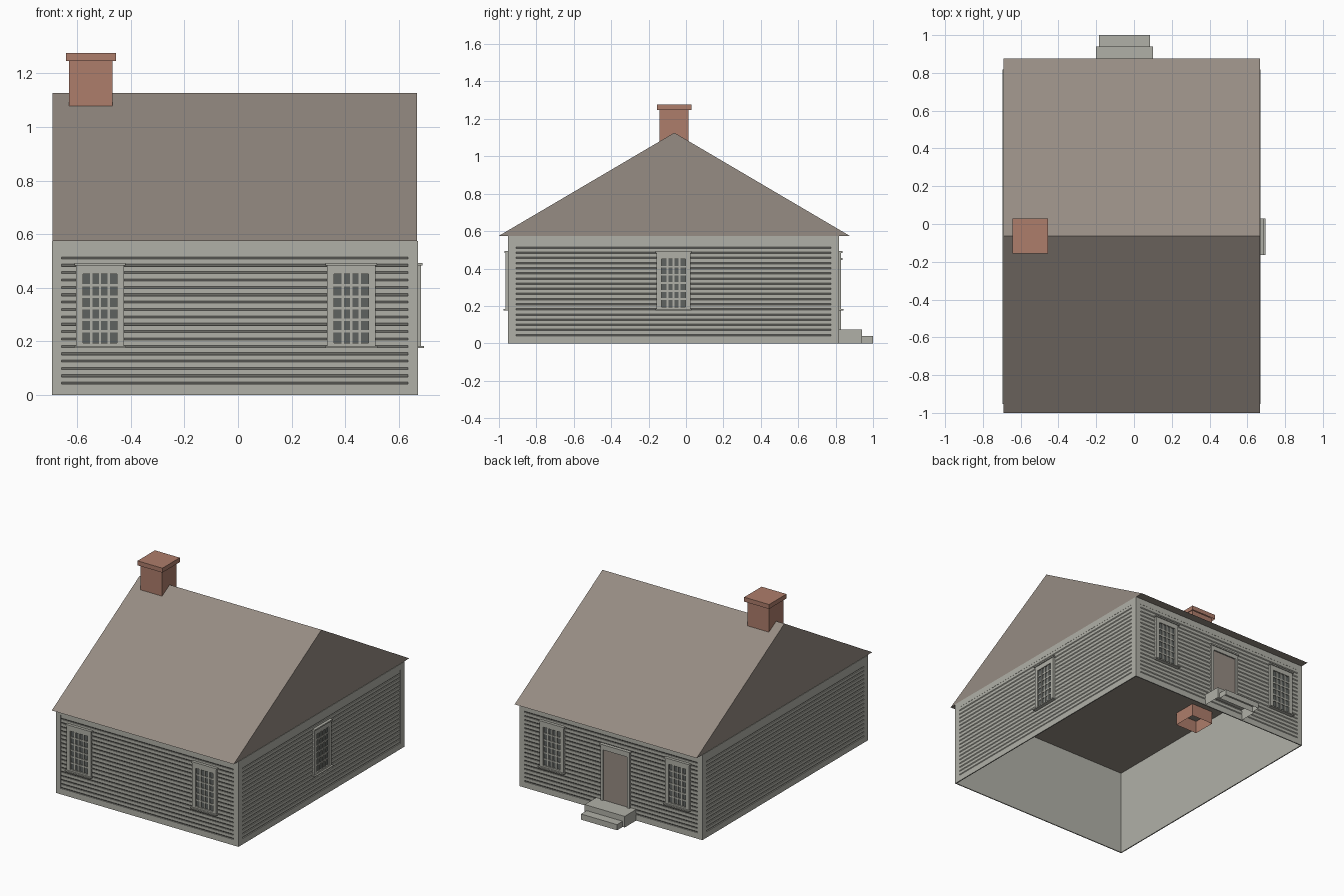
import bpy, bmesh
from math import radians
from mathutils import Matrix, Vector

cube = bpy.data.objects.get("Cube")
if cube:
    bpy.data.objects.remove(cube, do_unlink=True)


def material(name, srgb):
    lin = [((c + 0.055) / 1.055) ** 2.4 for c in srgb] + [1.0]
    m = bpy.data.materials.new(name)
    m.use_nodes = True
    m.diffuse_color = lin
    for n in m.node_tree.nodes:
        if n.type == 'BSDF_PRINCIPLED':
            n.inputs["Base Color"].default_value = lin
    return m


PAINT = material("grey_paint", (0.69, 0.69, 0.655))
BROWN = material("brown_shingle", (0.59, 0.55, 0.515))
BRICK = material("red_brick", (0.68, 0.49, 0.42))
GLASS = material("dark_glass", (0.37, 0.385, 0.375))


def box(bm, x0, x1, y0, y1, z0, z1, skip=""):
    """Add a box; skip may hold 't' or 'b' to leave the top or bottom open."""
    lo = [bm.verts.new(p) for p in ((x0, y0, z0), (x1, y0, z0), (x1, y1, z0), (x0, y1, z0))]
    hi = [bm.verts.new(v.co + Vector((0, 0, z1 - z0))) for v in lo]
    for i in range(4):
        j = (i + 1) % 4
        bm.faces.new((lo[i], lo[j], hi[j], hi[i]))
    if "b" not in skip:
        bm.faces.new(lo[::-1])
    if "t" not in skip:
        bm.faces.new(hi)


def finish(name, bm, mat, matrix=None):
    if matrix:
        bm.transform(matrix)
    me = bpy.data.meshes.new(name)
    bm.to_mesh(me)
    bm.free()
    me.materials.append(mat)
    ob = bpy.data.objects.new(name, me)
    bpy.context.collection.objects.link(ob)
    return ob


def box_part(name, mat, *boxes, matrix=None, skip=""):
    bm = bmesh.new()
    for b in boxes:
        box(bm, *b, skip=skip)
    return finish(name, bm, mat, matrix)


# Overall extents: outer trim planes and eave height
X0, X1, Y0, Y1 = -0.695, 0.671, -0.953, 0.818
EAVE = 0.575
T = 0.007           # trim thickness

# Wall shell, open below
box_part("wall_shell", PAINT, (X0 + T, X1 - T, Y0 + T, Y1 - T, 0, EAVE), skip="bt")

# Wall frames: local x runs along the wall, local -y points outward
def wall_frame(angle, x, y):
    return Matrix.Translation((x, y, 0)) @ Matrix.Rotation(radians(angle), 4, 'Z')


FRONT = wall_frame(0, 0, Y0)
RIGHT = wall_frame(90, X1, 0)
BACK = wall_frame(180, 0, Y1)
LEFT = wall_frame(270, X0, 0)


# Corner boards, sill and frieze boards, and clapboards for one wall
def clad(name, mat4, u0, u1):
    edge, low, high, rows = 0.037, 0.04, 0.535, 18
    a, b = u0 + edge, u1 - edge
    box_part(name + "_trim", PAINT,
             (u0, a, 0, T, 0, EAVE), (b, u1, 0, T, 0, EAVE),
             (a, b, 0, T, 0, low), (a, b, 0, T, high, EAVE), matrix=mat4)
    pitch = (high - low) / rows
    profile = []
    for i in range(rows):
        z = low + i * pitch
        profile += [(T, z), (0.001, z + 0.008), (0.001, z + pitch)]
    profile.append((T, high))
    bm = bmesh.new()
    pairs = [[bm.verts.new((u, y, z)) for u in (a, b)] for y, z in profile]
    for p, q in zip(pairs, pairs[1:]):
        bm.faces.new((p[0], p[1], q[1], q[0]))
    finish(name + "_clapboards", bm, PAINT, mat4)


clad("front", FRONT, X0, X1)
clad("back", BACK, -X1, -X0)
clad("right_end", RIGHT, Y0 + T, Y1 - T)
clad("left_end", LEFT, -Y1 + T, -Y0 - T)


# Sash window with casing, sill, cap and a grid of glazing bars
def window(name, mat4, u):
    m = mat4 @ Matrix.Translation((u, 0, 0))
    w, g = 0.09, 0.064              # casing and glass half widths
    z0, z1, g0, g1 = 0.183, 0.488, 0.194, 0.452
    d = -0.012
    box_part(name + "_casing", PAINT,
             (-w, -g, d, T, z0, z1), (g, w, d, T, z0, z1),
             (-g, g, d, T, z0, g0), (-g, g, d, T, g1, z1),
             (-w - 0.007, w + 0.007, 2 * d, T, 0.175, z0),
             (-w - 0.006, w + 0.006, 1.5 * d, T, z1 - 0.004, z1 + 0.005), matrix=m)
    box_part(name + "_glass", GLASS, (-g, g, -0.003, 0, g0, g1), matrix=m)
    cols, rows, bar = 4, 6, 0.0045
    bars = []
    for i in range(1, cols):
        c = -g + 2 * g * i / cols
        bars.append((c - bar, c + bar, -0.008, 0, g0, g1))
    for i in range(1, rows):
        c = g0 + (g1 - g0) * i / rows
        bars.append((-g, g, -0.0078, 0, c - bar, c + bar))
    box_part(name + "_glazing_bars", PAINT, *bars, matrix=m)


for side, mat4, sign in (("front", FRONT, 1), ("back", BACK, -1)):
    window(side + "_window_a", mat4, sign * -0.515)
    window(side + "_window_b", mat4, sign * 0.423)
window("right_end_window", RIGHT, -0.067)

# Back door with casing
DOOR = BACK @ Matrix.Translation((0.05, 0, 0))
box_part("door", BROWN, (-0.093, 0.093, -0.003, T, 0.075, 0.42), matrix=DOOR)
box_part("door_casing", PAINT,
         (-0.108, -0.09, -0.012, T, 0.075, 0.45), (0.09, 0.108, -0.012, T, 0.075, 0.45),
         (-0.09, 0.09, -0.012, T, 0.418, 0.45),
         (-0.113, 0.113, -0.018, T, 0.446, 0.456), matrix=DOOR)

# Back steps, open below
box_part("upper_step", PAINT, (-0.2, 0.1, Y1 - T, 0.94, 0, 0.075), skip="b")
box_part("lower_step", PAINT, (-0.185, 0.085, 0.94, 1.0, 0, 0.038), skip="b")

# Gable roof as a closed prism
bm = bmesh.new()
ends = [[bm.verts.new((x, y, z)) for y, z in ((-1, EAVE), (0.875, EAVE), (-0.0625, 1.126))]
        for x in (X0 + 0.003, X1 - 0.003)]
bm.faces.new(ends[0][::-1])
bm.faces.new(ends[1])
for i in range(3):
    j = (i + 1) % 3
    bm.faces.new((ends[0][i], ends[0][j], ends[1][j], ends[1][i]))
bmesh.ops.recalc_face_normals(bm, faces=bm.faces)
finish("roof", bm, BROWN)

# Chimney flue and cap
box_part("chimney", BRICK, (-0.63, -0.468, -0.142, 0.014, 0.49, 1.255), skip="bt")
box_part("chimney_cap", BRICK, (-0.642, -0.456, -0.156, 0.03, 1.247, 1.277), skip="b")
